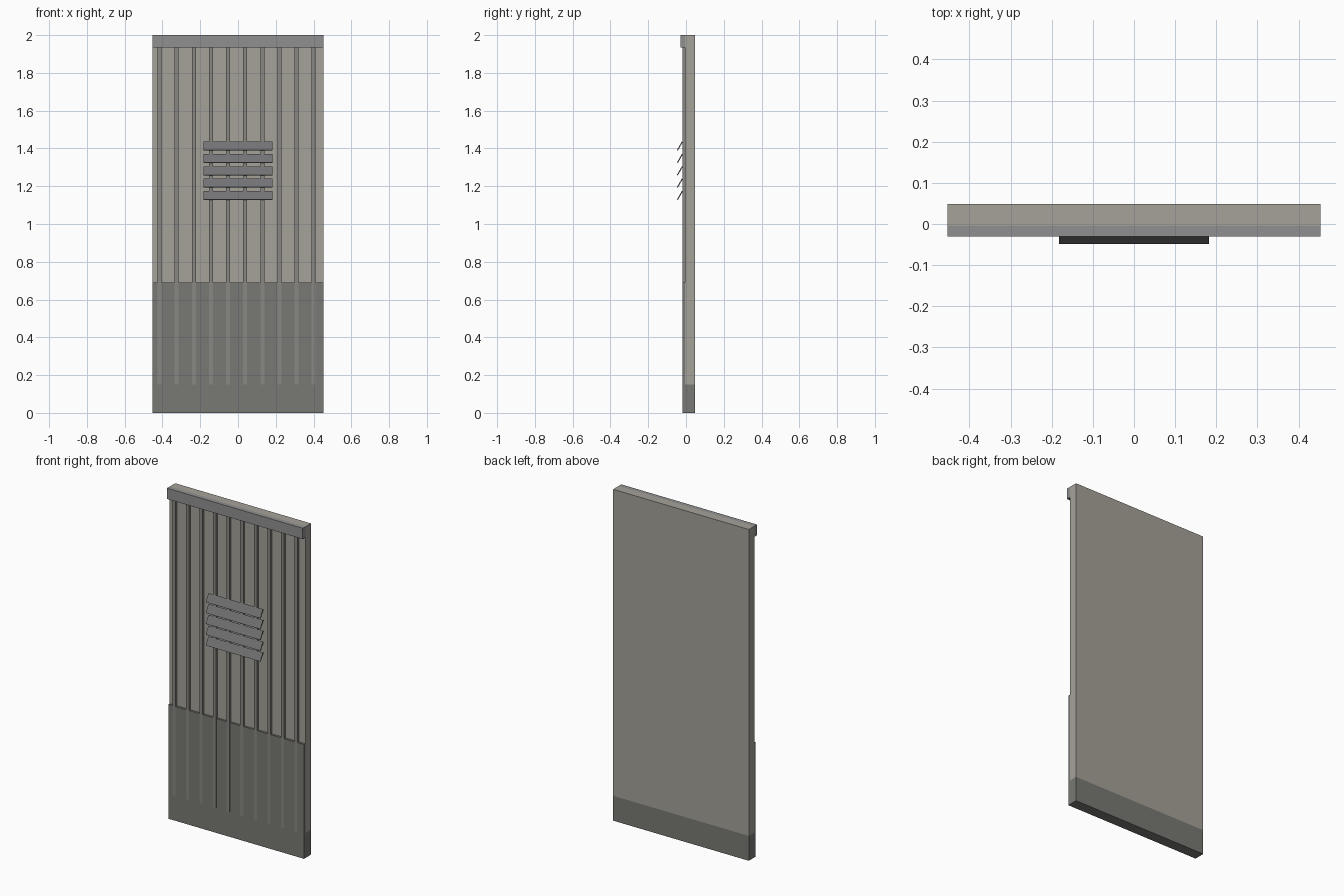
import bpy, math

if "Cube" in bpy.data.objects:
    bpy.data.objects.remove(bpy.data.objects["Cube"])


def material(name, rgb):
    m = bpy.data.materials.new(name)
    m.diffuse_color = (*rgb, 1)
    m.use_nodes = True
    m.node_tree.nodes["Principled BSDF"].inputs["Base Color"].default_value = m.diffuse_color
    return m


PANEL = material("warm_grey", (0.38, 0.36, 0.32))
TRIM = material("mid_grey", (0.28, 0.28, 0.28))
RIB = material("rib_grey", (0.25, 0.245, 0.225))
LOWER = material("dark_grey", (0.19, 0.19, 0.175))
METAL = material("slat_grey", (0.17, 0.17, 0.175))


def box(name, x, y, z, mat):
    """Box from (min, max) pairs along each axis."""
    bpy.ops.mesh.primitive_cube_add(size=1, location=[sum(r) / 2 for r in (x, y, z)])
    ob = bpy.context.object
    ob.name = name
    ob.scale = [r[1] - r[0] for r in (x, y, z)]
    bpy.ops.object.transform_apply(location=False, rotation=False, scale=True)
    ob.data.materials.append(mat)
    return ob


W = (-0.453, 0.453)
BACK, FACE = 0.048, -0.005

# Main slab, plinth, lower cladding and top cap
box("wall_slab", W, (FACE, BACK), (0.15, 2.0), PANEL)
box("plinth", W, (-0.0175, BACK), (0.0, 0.15), LOWER)
box("lower_cladding", W, (-0.0175, FACE), (0.15, 0.69), LOWER)
box("top_cap", W, (-0.03, FACE), (1.935, 2.0), TRIM)

# Vertical ribs, running from plinth to cap
for i in range(10):
    cx = -0.4155 + i * 0.0907
    box(f"rib_{i + 1}", (cx - 0.0105, cx + 0.0105), (-0.0185, FACE), (0.15, 1.935), RIB)

# Tilted vent slats, upper edge towards the wall
for i in range(5):
    cz = 1.151 + i * 0.0653
    slat = box(f"vent_slat_{i + 1}", (-0.182, 0.182), (-0.0355, -0.0295),
               (cz - 0.026, cz + 0.026), METAL)
    slat.rotation_euler.x = -math.radians(30)
